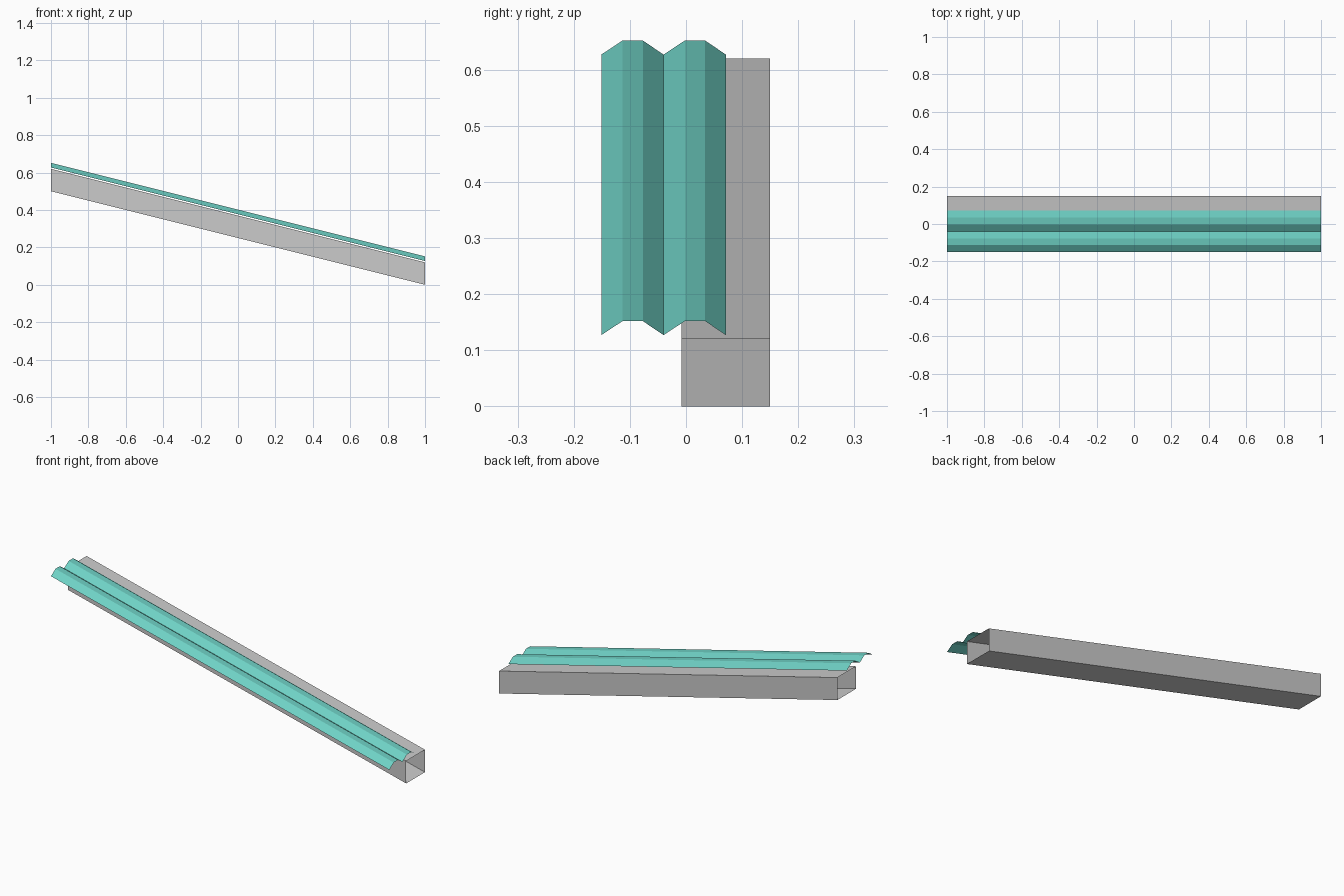
import bpy

cube = bpy.data.objects.get("Cube")
if cube:
    bpy.data.objects.remove(cube, do_unlink=True)

HALF = 1.0     # half the length along x
SLOPE = 0.25   # fall per unit of length


def make_material(name, colour):
    mat = bpy.data.materials.new(name)
    mat.use_nodes = True
    mat.diffuse_color = colour
    bsdf = next(n for n in mat.node_tree.nodes if n.type == "BSDF_PRINCIPLED")
    bsdf.inputs["Base Color"].default_value = colour
    return mat


def sloped_sweep(name, profile, closed, mat):
    """Sweep a (y, z) profile along the slope, leaving both ends open."""
    n = len(profile)
    verts = [(x, y, z + SLOPE * (HALF - x)) for x in (-HALF, HALF) for y, z in profile]
    count = n if closed else n - 1
    faces = [(i, n + i, n + (i + 1) % n, (i + 1) % n) for i in range(count)]
    mesh = bpy.data.meshes.new(name)
    mesh.from_pydata(verts, [], faces)
    mesh.materials.append(mat)
    obj = bpy.data.objects.new(name, mesh)
    bpy.context.collection.objects.link(obj)
    return obj


grey = make_material("steel grey", (0.60, 0.60, 0.60, 1))
teal = make_material("sheet teal", (0.155, 0.63, 0.55, 1))

# Open rectangular beam, profile running so that its faces point outwards
beam_profile = [(-0.008, 0.0), (-0.008, 0.12), (0.15, 0.12), (0.15, 0.0)]
sloped_sweep("beam", beam_profile, True, grey)

# Corrugated sheet: two trapezoid ridges between valleys
START, PITCH, LOW, HIGH = -0.151, 0.111, 0.127, 0.152
sheet_profile = [(START, LOW)]
for ridge in range(2):
    y = START + ridge * PITCH
    sheet_profile += [(y + 0.038, HIGH), (y + 0.074, HIGH), (y + PITCH, LOW)]
sloped_sweep("roof_sheet", sheet_profile, False, teal)
